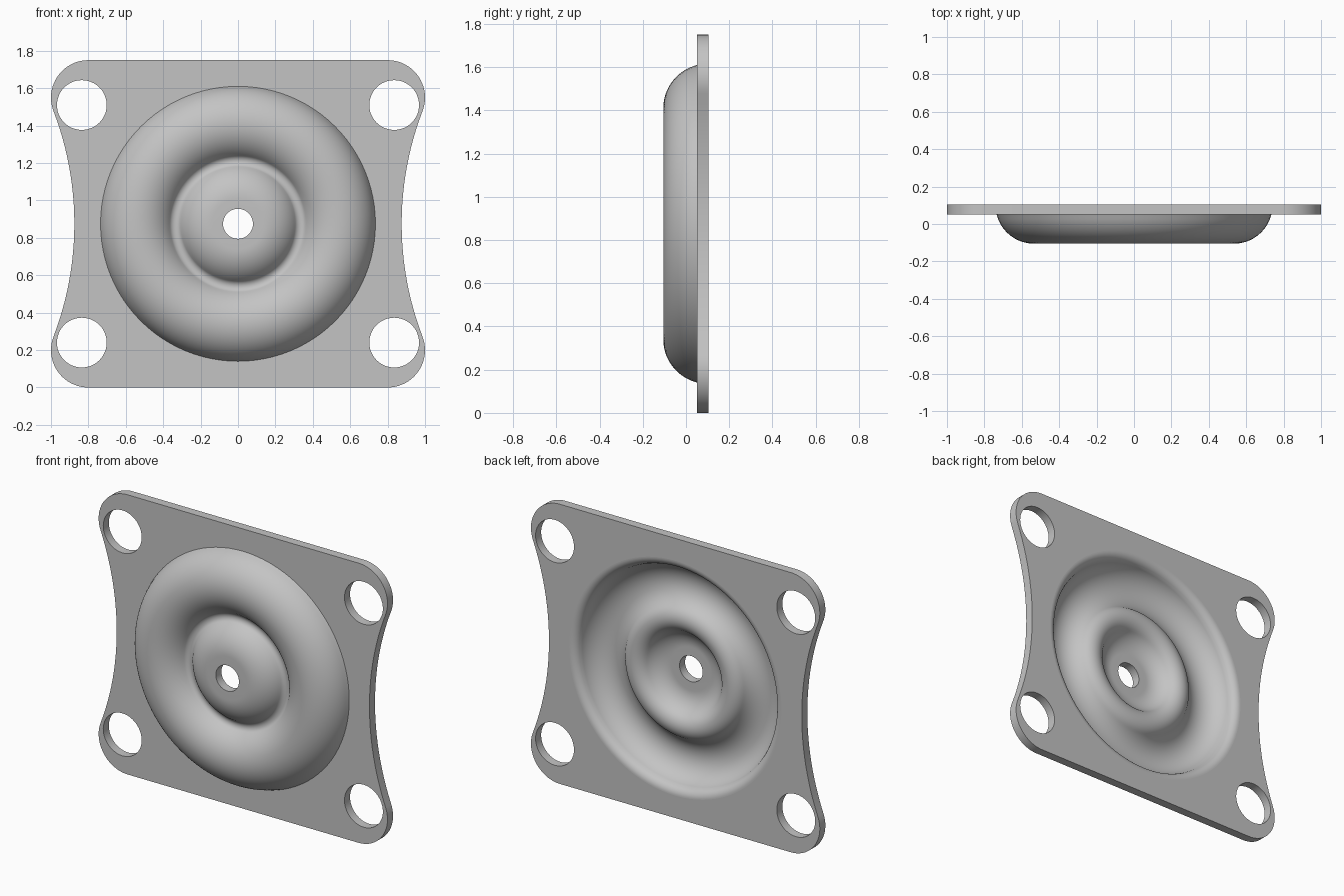
import bpy, bmesh
from math import sin, cos, asin, atan2, hypot, sqrt, pi, radians
from mathutils import Vector

cube = bpy.data.objects.get("Cube")
if cube:
    bpy.data.objects.remove(cube)

MID_Z = 0.875            # height of the centre axis
FRONT, BACK = 0.05, 0.105  # plate faces along y
SHEET = BACK - FRONT

metal = bpy.data.materials.new("grey metal")
metal.use_nodes = True
grey = (0.55, 0.55, 0.55, 1)
metal.diffuse_color = grey
metal.node_tree.nodes["Principled BSDF"].inputs["Base Color"].default_value = grey


def arc(cx, cy, r, a0, a1, n):
    """Points on an arc from angle a0 to a1."""
    return [(cx + r * cos(a0 + (a1 - a0) * i / n),
             cy + r * sin(a0 + (a1 - a0) * i / n)) for i in range(n + 1)]


def finish(name, bm):
    bmesh.ops.remove_doubles(bm, verts=bm.verts, dist=1e-5)
    bmesh.ops.recalc_face_normals(bm, faces=bm.faces)
    mesh = bpy.data.meshes.new(name)
    bm.to_mesh(mesh)
    bm.free()
    mesh.materials.append(metal)
    obj = bpy.data.objects.new(name, mesh)
    bpy.context.collection.objects.link(obj)
    obj.location.z = MID_Z
    bpy.ops.object.select_all(action='DESELECT')
    obj.select_set(True)
    bpy.context.view_layer.objects.active = obj
    bpy.ops.object.shade_smooth_by_angle(angle=radians(30))
    return obj


# Plate outline: rounded corners joined by shallow concave sides
corner_x, corner_z, corner_r = 0.8, 0.675, 0.2
side_r = 1.685
side_x = 0.875 + side_r
tilt = atan2(corner_z, side_x - corner_x)
quarter = arc(side_x, 0, side_r, pi, pi - tilt, 12)
quarter += arc(corner_x, corner_z, corner_r, -tilt, pi / 2, 20)[1:]
half = quarter + [(-x, z) for x, z in reversed(quarter)]
outline = half + [(x, -z) for x, z in reversed(half)][1:-1]

# Filled flat curve with the bolt holes and the dome opening left out
SEGMENTS = 96
loops = [outline, arc(0, 0, 0.735, 0, 2 * pi, SEGMENTS)[:-1]]
for sx in (-1, 1):
    for sz in (-1, 1):
        loops.append(arc(sx * 0.835, sz * 0.635, 0.133, 0, 2 * pi, 48)[:-1])
curve = bpy.data.curves.new("plate_outline", 'CURVE')
curve.dimensions = '2D'
curve.fill_mode = 'BOTH'
curve.extrude = SHEET / 2
for loop in loops:
    spline = curve.splines.new('POLY')
    spline.points.add(len(loop) - 1)
    for point, (x, z) in zip(spline.points, loop):
        point.co = (x, z, 0, 1)
    spline.use_cyclic_u = True
helper = bpy.data.objects.new("plate_outline", curve)
bpy.context.collection.objects.link(helper)
bpy.context.view_layer.update()
filled = bpy.data.meshes.new_from_object(
    helper.evaluated_get(bpy.context.evaluated_depsgraph_get()))
bpy.data.objects.remove(helper)
bm = bmesh.new()
bm.from_mesh(filled)
bpy.data.meshes.remove(filled)
for v in bm.verts:
    x, z, depth = v.co
    v.co = (x, (FRONT + BACK) / 2 - depth, z)
finish("mounting_plate", bm)

# Pressed dome: centre boss, narrow ring valley and outer ring, as (radius, y)
BOSS, RING, CENTRE_Y, BEND = 0.135, 0.535, 0.1, 0.205
VALLEY = (BOSS + RING) / 2


def dome_side(offset, valley_r):
    """Profile of one sheet face from the hole out to the ring's outer wall."""
    bend = BEND - offset
    fillet = valley_r + offset
    reach = bend + fillet
    lean = asin((VALLEY - BOSS) / reach)
    fillet_y = CENTRE_Y - sqrt(reach ** 2 - (VALLEY - BOSS) ** 2)
    up = -pi / 2
    if offset:
        end = atan2(FRONT - CENTRE_Y, 0.735 - RING)
    else:
        end = asin((FRONT - CENTRE_Y) / bend)
    pts = [(0.08, CENTRE_Y - bend)]
    pts += arc(BOSS, CENTRE_Y, bend, up, up + lean, 14)
    pts += arc(VALLEY, fillet_y, fillet, pi / 2 + lean, pi / 2 - lean, 14)[1:]
    pts += arc(RING, CENTRE_Y, bend, up - lean, end, 36)[1:]
    return pts


front = dome_side(0, 0.035)
front[-1] = (0.735, FRONT)
back = dome_side(SHEET, 0.035)
# Rounded lip where the back of the dome meets the plate
lip_start = pi + atan2(FRONT - CENTRE_Y, 0.735 - RING)
back += arc(0.735, FRONT, SHEET, lip_start, pi / 2, 12)[1:]
profile = list(reversed(front)) + back

bm = bmesh.new()
verts = [bm.verts.new((r, y, 0)) for r, y in profile]
edges = [bm.edges.new(pair) for pair in zip(verts, verts[1:])]
bmesh.ops.spin(bm, geom=verts + edges, cent=Vector(), axis=Vector((0, 1, 0)),
               angle=2 * pi, steps=SEGMENTS)
finish("pressed_dome", bm)
